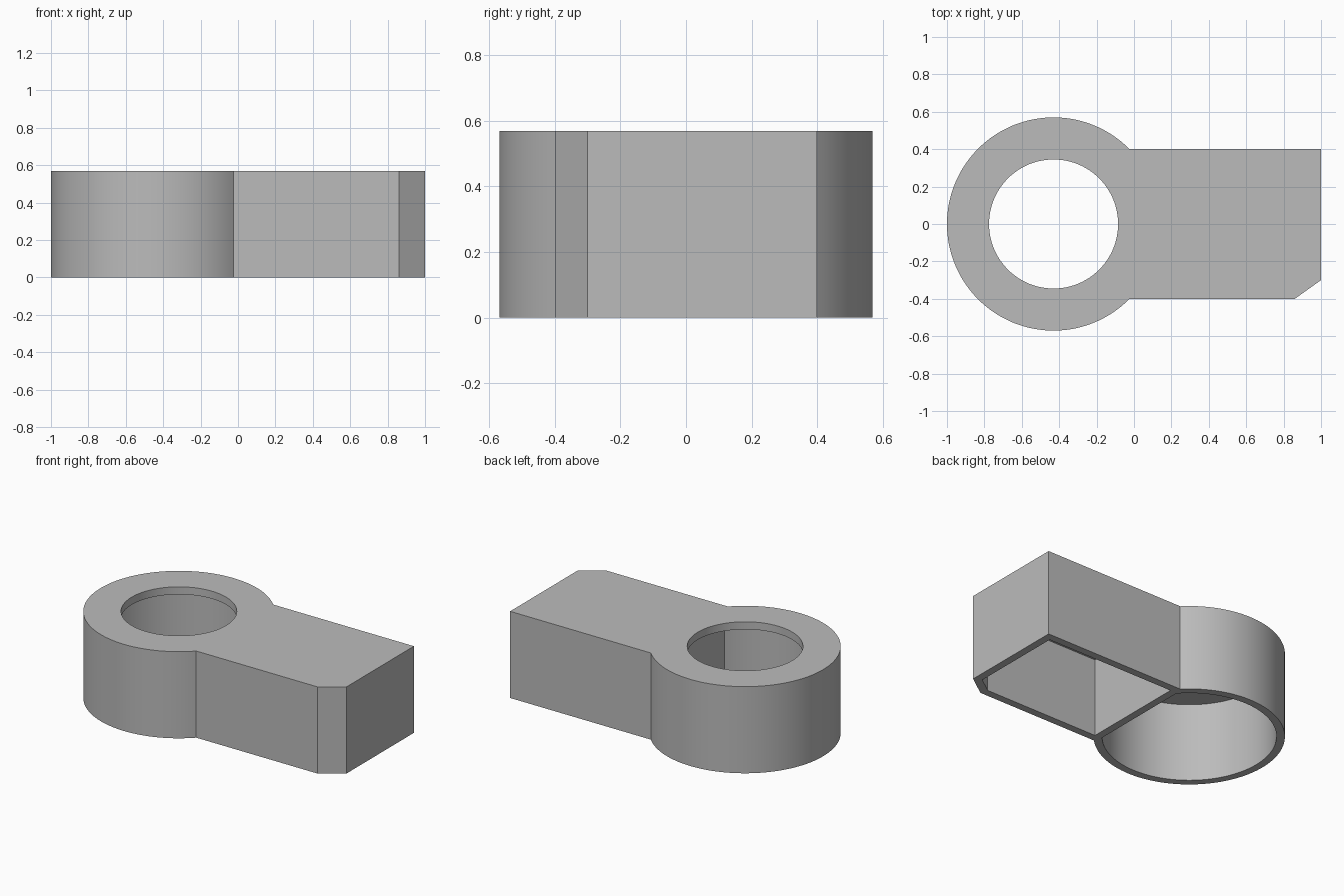
import bpy, bmesh, math

if "Cube" in bpy.data.objects:
    bpy.data.objects.remove(bpy.data.objects["Cube"])

HEIGHT, WALL = 0.57, 0.05
CX, OUTER_R, HOLE_R = -0.43, 0.57, 0.345
HALF = 0.4                      # half width of the arm
SEGMENTS = 96

grey = bpy.data.materials.new("plain grey")
grey.use_nodes = True
colour = (0.5, 0.5, 0.5, 1)
grey.diffuse_color = colour
grey.node_tree.nodes["Principled BSDF"].inputs["Base Color"].default_value = colour


def arc(radius, start, end):
    """Points round the ring centre, anticlockwise."""
    return [(CX + radius * math.cos(start + (end - start) * i / SEGMENTS),
             radius * math.sin(start + (end - start) * i / SEGMENTS))
            for i in range(SEGMENTS + 1)]


def prism(name, outline, bottom, top):
    """Extrude a flat outline upwards."""
    bm = bmesh.new()
    face = bm.faces.new([bm.verts.new((x, y, bottom)) for x, y in outline])
    up = bmesh.ops.extrude_face_region(bm, geom=[face])["geom"]
    bmesh.ops.translate(bm, vec=(0, 0, top - bottom),
                        verts=[v for v in up if isinstance(v, bmesh.types.BMVert)])
    bmesh.ops.recalc_face_normals(bm, faces=bm.faces)
    mesh = bpy.data.meshes.new(name)
    bm.to_mesh(mesh)
    bm.free()
    mesh.materials.append(grey)
    obj = bpy.data.objects.new(name, mesh)
    bpy.context.collection.objects.link(obj)
    return obj


# Outer body: round ring end running into a straight arm with one cut corner
join = math.asin(HALF / OUTER_R)
body = prism("hollow_ring_arm",
             arc(OUTER_R, join, 2 * math.pi - join)
             + [(0.86, -HALF), (1, -0.3), (1, HALF)], 0, HEIGHT)

# Hollows open at the bottom, with a partition between ring and arm
inner_r, partition = OUTER_R - WALL, -0.04
chord = math.acos((partition - CX) / inner_r)
side = HALF - WALL
cutters = [
    prism("ring_hollow", arc(inner_r, chord, 2 * math.pi - chord), -0.1, HEIGHT - WALL),
    prism("arm_hollow", [(partition + WALL, -side), (0.845, -side), (0.95, -0.275),
                         (0.95, side), (partition + WALL, side)], -0.1, HEIGHT - WALL),
    prism("top_hole", arc(HOLE_R, 0, 2 * math.pi)[:-1], 0.3, HEIGHT + 0.1),
]
for cutter in cutters:
    cutter.hide_render = True
    cut = body.modifiers.new(cutter.name, "BOOLEAN")
    cut.operation, cut.solver, cut.object = "DIFFERENCE", "EXACT", cutter

# Apply the cuts and drop the cutters
bpy.context.view_layer.objects.active = body
for name in [m.name for m in body.modifiers]:
    bpy.ops.object.modifier_apply(modifier=name)
for cutter in cutters:
    bpy.data.objects.remove(cutter)

bpy.ops.object.select_all(action="DESELECT")
body.select_set(True)
bpy.ops.object.shade_smooth_by_angle(angle=math.radians(30))
